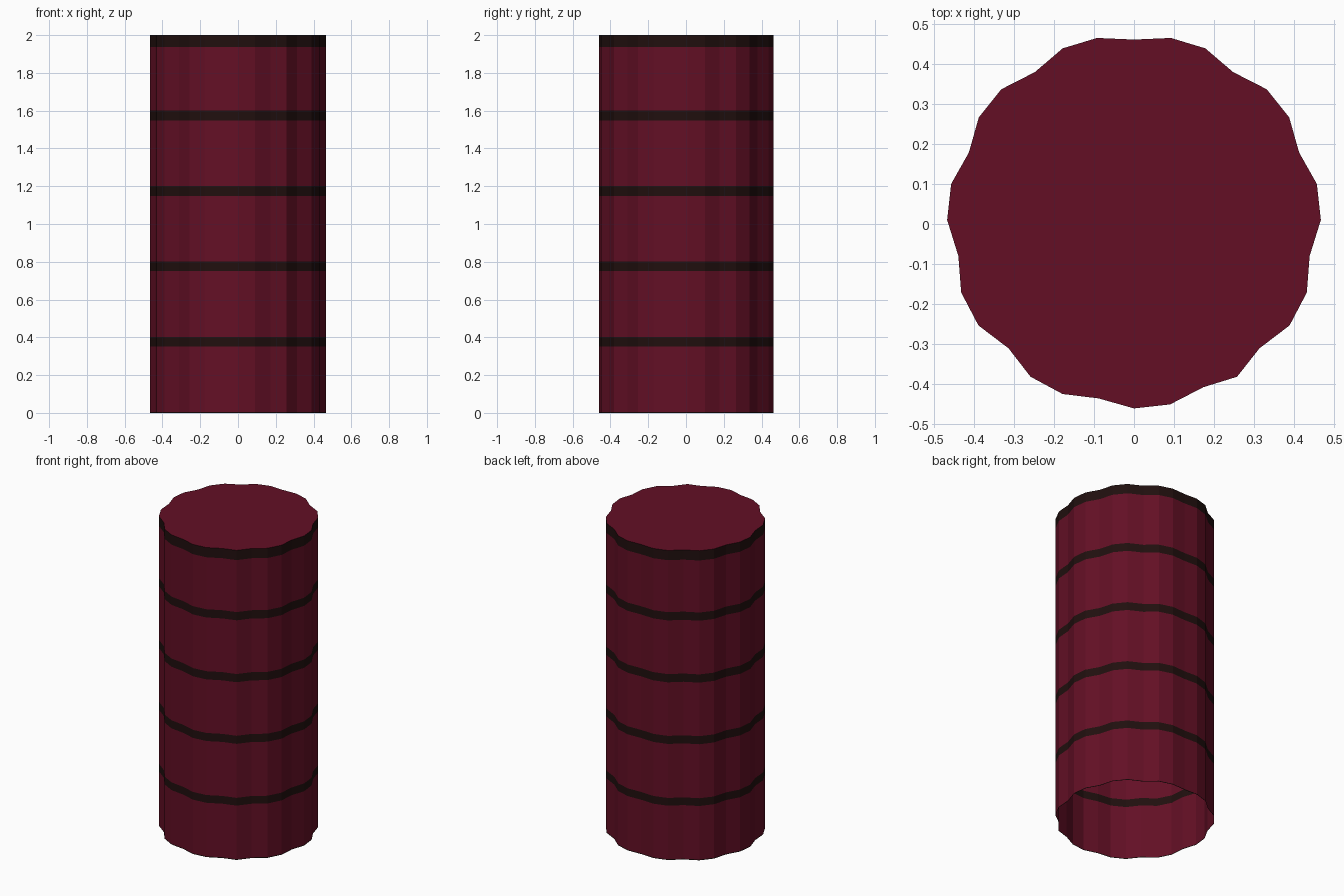
import bpy, bmesh

if "Cube" in bpy.data.objects:
    bpy.data.objects.remove(bpy.data.objects["Cube"])

def material(name, rgb):
    m = bpy.data.materials.new(name)
    m.diffuse_color = (*rgb, 1)
    m.use_nodes = True
    m.node_tree.nodes["Principled BSDF"].inputs["Base Color"].default_value = m.diffuse_color
    return m

maroon = material("maroon", (0.125, 0.0048, 0.0185))
dark = material("dark_brown", (0.0145, 0.0048, 0.0045))

# Fluted outline: right half from back to front, then the left half
right = [(0, .46), (.092, .464), (.178, .438), (.247, .379), (.331, .336),
         (.387, .266), (.412, .178), (.456, .10), (.466, .01), (.438, -.08),
         (.431, -.171), (.388, -.253), (.313, -.31), (.257, -.381),
         (.173, -.407), (.09, -.45), (0, -.46)]
left = [(-.088, -.435), (-.178, -.424), (-.258, -.381)]
left += [(-x, y) for x, y in reversed(right[1:13])]
outline = (right + left)[::-1]          # counter-clockwise

# Heights where the colour changes: dark stripes sit under every 0.4 units
levels = [0, .005, .351, .401, .75, .802, 1.148, 1.201, 1.548, 1.601, 1.937, 2]

bm = bmesh.new()
rings = [[bm.verts.new((x, y, z)) for x, y in outline] for z in levels]
n = len(outline)
for k in range(len(levels) - 1):
    for i in range(n):
        j = (i + 1) % n
        f = bm.faces.new((rings[k][i], rings[k][j], rings[k + 1][j], rings[k + 1][i]))
        f.material_index = 1 if k % 2 == 0 else 0
# Closed top, open bottom
bm.faces.new(rings[-1])

mesh = bpy.data.meshes.new("striped_column")
bm.to_mesh(mesh)
bm.free()
mesh.materials.append(maroon)
mesh.materials.append(dark)
column = bpy.data.objects.new("striped_column", mesh)
bpy.context.collection.objects.link(column)
